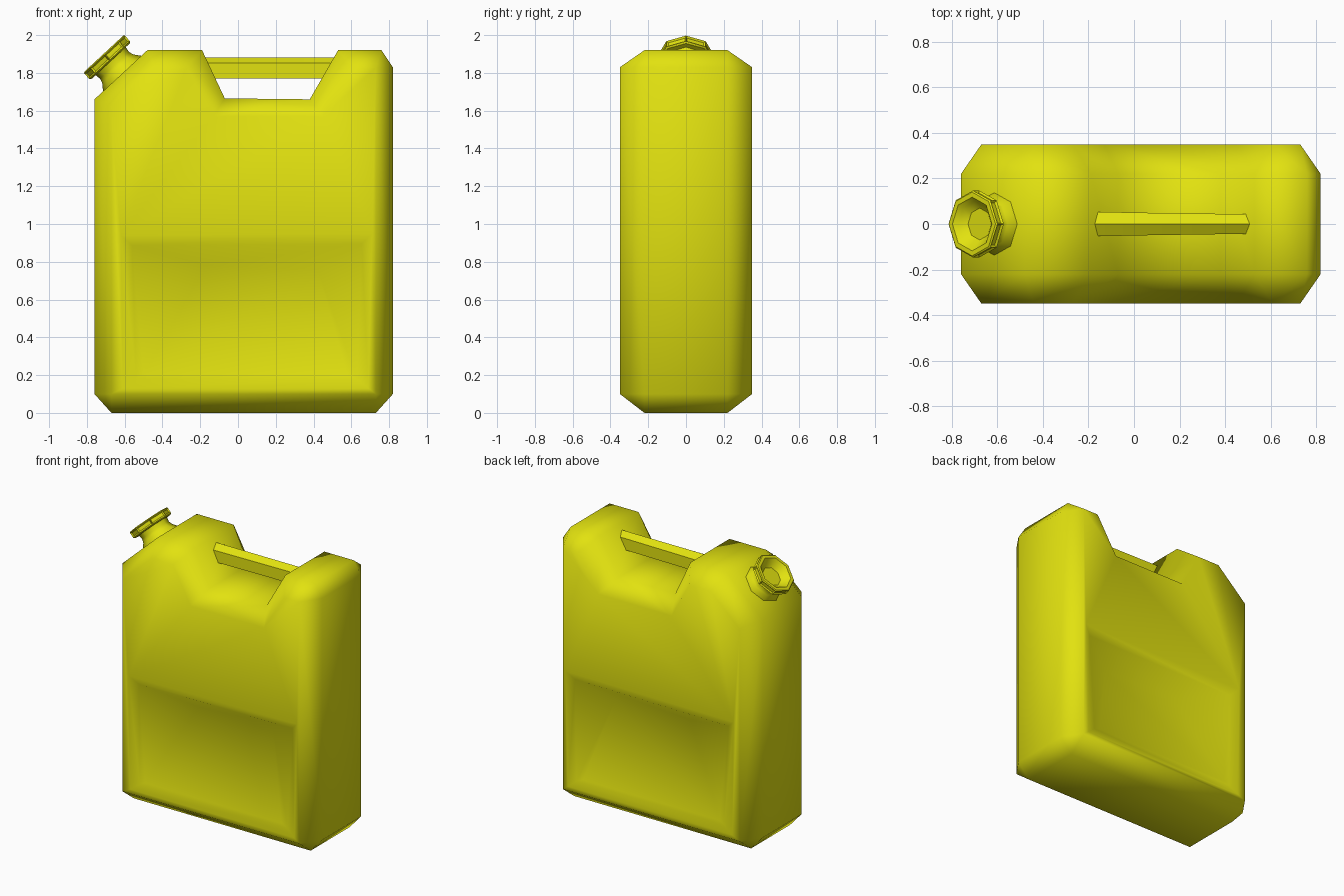
import bpy, bmesh, math
from mathutils import Vector

if "Cube" in bpy.data.objects:
    bpy.data.objects.remove(bpy.data.objects["Cube"])

yellow = bpy.data.materials.new("yellow_plastic")
yellow.diffuse_color = (0.76, 0.76, 0.005, 1)
yellow.use_nodes = True
yellow.node_tree.nodes["Principled BSDF"].inputs["Base Color"].default_value = yellow.diffuse_color


def finish(bm, name, angle):
    bmesh.ops.recalc_face_normals(bm, faces=bm.faces)
    me = bpy.data.meshes.new(name)
    bm.to_mesh(me)
    bm.free()
    me.materials.append(yellow)
    ob = bpy.data.objects.new(name, me)
    bpy.context.collection.objects.link(ob)
    bpy.ops.object.select_all(action='DESELECT')
    ob.select_set(True)
    bpy.context.view_layer.objects.active = ob
    bpy.ops.object.shade_smooth_by_angle(angle=math.radians(angle))
    return ob


# Body: outer silhouette, inset front outline, and a sloped recess on both sides
outline = [(-.67, 0), (.73, 0), (.82, .1), (.82, 1.83), (.76, 1.92), (.53, 1.92),
           (.38, 1.66), (-.07, 1.665), (-.19, 1.92), (-.48, 1.92), (-.76, 1.66), (-.76, .1)]
front = [(-.67, .1), (.73, .1), (.73, 1.83), (.61, 1.83), (.45, 1.57),
         (-.13, 1.57), (-.27, 1.83), (-.44, 1.83), (-.67, 1.62)]
link = [0, 1, 1, 2, 2, 3, 4, 5, 6, 7, 8, 0]      # outline point -> front point
# recess rings: (x, z, depth)
rim = [(-.61, .13, 0), (.69, .13, 0), (.71, .95, 0), (-.62, .94, 0)]
lip = [(-.54, .18, .01), (.63, .18, .01), (.655, .895, .03), (-.56, .885, .03)]
floor = [(-.50, .2, .015), (.58, .2, .015), (.42, .76, .15), (-.17, .78, .15)]

bm = bmesh.new()
edge_rings = []
for s in (-1, 1):
    A = [bm.verts.new((x, s * .22, z)) for x, z in outline]
    B = [bm.verts.new((x, s * .35, z)) for x, z in front]
    R, Q, F = [[bm.verts.new((x, s * (.35 - d), z)) for x, z, d in ring]
               for ring in (rim, lip, floor)]
    edge_rings.append(A)
    # chamfer between silhouette and front outline
    for i in range(12):
        j = (i + 1) % 12
        loop = [A[i], A[j], B[link[j]]]
        if link[i] != link[j]:
            loop.append(B[link[i]])
        bm.faces.new(loop)
    # large face around the recess
    for loop in ([B[0], B[1], R[1], R[0]], [B[1], B[2], R[2], R[1]],
                 [B[2], B[3], B[4], R[2]], [B[4], B[5], R[3], R[2]],
                 [B[5], B[6], B[7], B[8], R[3]], [B[8], B[0], R[0], R[3]]):
        bm.faces.new(loop)
    # recess walls and floor
    for a, b in ((R, Q), (Q, F)):
        for i in range(4):
            j = (i + 1) % 4
            bm.faces.new([a[i], a[j], b[j], b[i]])
    bm.faces.new(F)
for i in range(12):
    j = (i + 1) % 12
    bm.faces.new([edge_rings[0][i], edge_rings[0][j], edge_rings[1][j], edge_rings[1][i]])
finish(bm, "can_body", 62)

# Handle bar with a ridged top, bridging the notch
section = [(0, 1.882), (.05, 1.852), (.05, 1.77), (-.05, 1.77), (-.05, 1.852)]
bm = bmesh.new()
ends = [[bm.verts.new((x, y * k, z)) for y, z in section]
        for x, k in ((-.18, 1.08), (.08, .98), (.53, .85))]
for a, b in zip(ends, ends[1:]):
    for i in range(5):
        j = (i + 1) % 5
        bm.faces.new([a[i], a[j], b[j], b[i]])
bm.faces.new(ends[0])
bm.faces.new(ends[-1])
finish(bm, "handle_bar", 20)


# Spout parts: eight-sided lathes along the normal of the sloped shoulder
axis = Vector((-.68, 0, .733)).normalized()
side = Vector((0, 1, 0))
along = side.cross(axis)
base = Vector((-.613, 0, 1.796))


def lathe(profile, name, angle, panel=None):
    bm = bmesh.new()
    rings = []
    for r, h in profile:
        rings.append([bm.verts.new(base + axis * h + r * (
            along * math.cos(k * math.pi / 4) + side * math.sin(k * math.pi / 4)))
            for k in range(8)])
    panels = []
    for n, (a, b) in enumerate(zip(rings, rings[1:])):
        for i in range(8):
            j = (i + 1) % 8
            f = bm.faces.new([a[i], a[j], b[j], b[i]])
            if n == panel:
                panels.append(f)
    bm.faces.new(rings[-1])
    bmesh.ops.recalc_face_normals(bm, faces=bm.faces)
    if panels:  # sunken grip panels
        bmesh.ops.inset_individual(bm, faces=panels, thickness=.012, depth=-.008)
    return finish(bm, name, angle)


lathe([(.139, -.02), (.137, .002), (.112, .035), (.104, .06), (.110, .095)], "spout_neck", 50)
lathe([(.105, .09), (.138, .09), (.147, .098), (.147, .138), (.140, .144),
       (.118, .144), (.10, .125), (.06, .085), (.02, .07)], "spout_collar", 40, panel=2)
